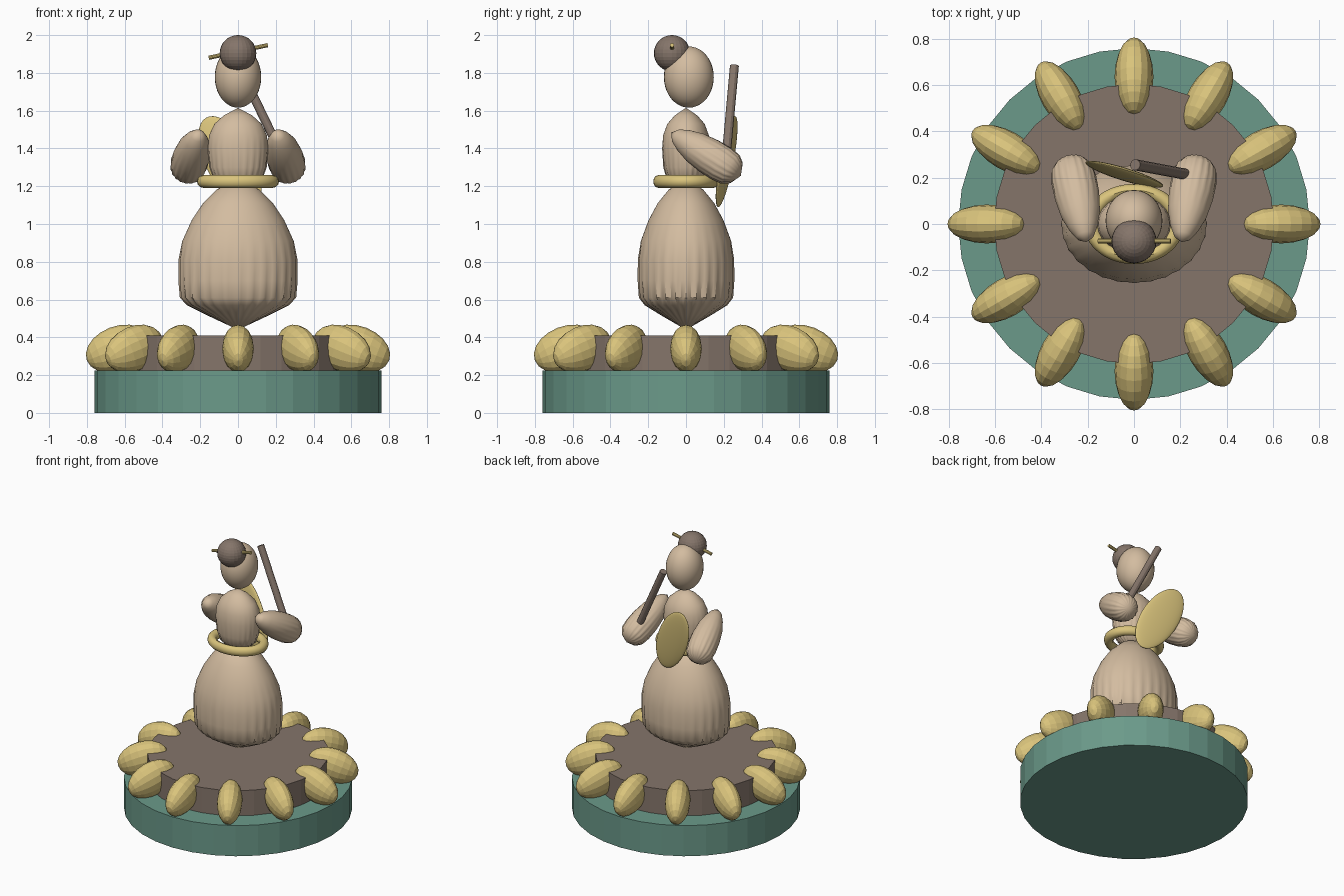
import bpy, bmesh, math
from mathutils import Matrix, Vector

if "Cube" in bpy.data.objects:
    bpy.data.objects.remove(bpy.data.objects["Cube"])


def srgb(h):
    out = []
    for i in (0, 2, 4):
        c = int(h[i:i + 2], 16) / 255
        out.append(c / 12.92 if c <= 0.04045 else ((c + 0.055) / 1.055) ** 2.4)
    return (*out, 1)


def material(name, h):
    m = bpy.data.materials.new(name)
    m.diffuse_color = srgb(h)
    m.use_nodes = True
    m.node_tree.nodes["Principled BSDF"].inputs["Base Color"].default_value = m.diffuse_color
    return m


TEAL = material("teal", "6B9A8A")
BROWN = material("brown", "85756A")
GOLD = material("gold", "DAC47C")
TAN = material("tan", "D3BCA0")


def finish(bm, name, mat, smooth=False):
    bmesh.ops.recalc_face_normals(bm, faces=bm.faces)
    me = bpy.data.meshes.new(name)
    bm.to_mesh(me)
    bm.free()
    me.materials.append(mat)
    ob = bpy.data.objects.new(name, me)
    bpy.context.collection.objects.link(ob)
    if smooth:
        bpy.ops.object.select_all(action='DESELECT')
        ob.select_set(True)
        bpy.context.view_layer.objects.active = ob
        bpy.ops.object.shade_smooth_by_angle(angle=math.radians(35))
    return ob


def rod(name, a, b, r, mat, sides):
    a, b = Vector(a), Vector(b)
    bm = bmesh.new()
    m = Matrix.Translation((a + b) / 2) @ (b - a).to_track_quat('Z', 'Y').to_matrix().to_4x4()
    bmesh.ops.create_cone(bm, cap_ends=True, segments=sides, radius1=r, radius2=r,
                          depth=(b - a).length, matrix=m)
    return finish(bm, name, mat)


def ellipsoid(name, matrix, radii, mat, u=24, v=16, smooth=False):
    bm = bmesh.new()
    bmesh.ops.create_uvsphere(bm, u_segments=u, v_segments=v, radius=1,
                              matrix=matrix @ Matrix.Diagonal((*radii, 1)))
    return finish(bm, name, mat, smooth)


def pleated(name, profile, mat, pleats, depth, matrix=Matrix(), flat=1.0):
    """Closed lathe whose pleats are deepest low down and fade out upwards."""
    bm = bmesh.new()
    n = pleats * 4
    z0, z1 = profile[0][1], profile[-1][1]
    rings = []
    for r, z in profile[1:-1]:
        fade = max(0, 1 - 1.6 * (z - z0) / (z1 - z0))
        ring = []
        for i in range(n):
            t = math.tau * i / n
            k = r * (1 - depth * fade * (0.5 - 0.5 * math.cos(pleats * t)))
            ring.append(bm.verts.new(matrix @ Vector((k * math.cos(t), flat * k * math.sin(t), z))))
        rings.append(ring)
    low = bm.verts.new(matrix @ Vector((0, 0, z0)))
    top = bm.verts.new(matrix @ Vector((0, 0, z1)))
    for i in range(n):
        j = (i + 1) % n
        for p, q in zip(rings, rings[1:]):
            bm.faces.new((p[i], p[j], q[j], q[i]))
        bm.faces.new((low, rings[0][j], rings[0][i]))
        bm.faces.new((top, rings[-1][i], rings[-1][j]))
    return finish(bm, name, mat, True)


# Plinth
rod("base_disc", (0, 0, 0), (0, 0, 0.225), 0.76, TEAL, 32)
rod("upper_disc", (0, 0, 0.2), (0, 0, 0.41), 0.605, BROWN, 32)

# Ring of tilted petals, outer ends lower
for i in range(12):
    m = (Matrix.Rotation(math.tau * i / 12, 4, 'Z') @ Matrix.Translation((0.636, 0, 0.34))
         @ Matrix.Rotation(math.radians(21), 4, 'Y') @ Matrix.Rotation(math.pi / 2, 4, 'Y'))
    ellipsoid(f"petal_{i + 1}", m, (0.119, 0.084, 0.176), GOLD, 16, 10)

# Skirt and bodice
pleated("skirt", [(0, 0.44), (0.16, 0.515), (0.27, 0.57), (0.308, 0.61), (0.316, 0.7),
                  (0.315, 0.81), (0.295, 0.91), (0.245, 1.02), (0.185, 1.11),
                  (0.11, 1.185), (0, 1.225)], TAN, 28, 0.06, flat=0.81)
pleated("bodice", [(0, 1.17), (0.08, 1.2), (0.13, 1.24), (0.152, 1.3), (0.16, 1.4),
                   (0.153, 1.47), (0.125, 1.53), (0.075, 1.575), (0, 1.615)],
        TAN, 24, 0.06, flat=0.79)

# Sleeves, lathed from the hand end back to the shoulder
for side, s in (("left", -1), ("right", 1)):
    hand, shoulder = Vector((s * 0.28, 0.29, 1.255)), Vector((s * 0.205, -0.08, 1.485))
    m = Matrix.Translation(hand) @ (shoulder - hand).to_track_quat('Z', 'Y').to_matrix().to_4x4()
    pleated(side + "_sleeve", [(0, 0), (0.065, 0.03), (0.09, 0.065), (0.098, 0.12), (0.097, 0.2),
                               (0.085, 0.29), (0.063, 0.36), (0.038, 0.41), (0, 0.44)],
            TAN, 18, 0.07, m)

# Belt ring, oval like the waist
bm = bmesh.new()
U, V = 40, 12
ring = [[bm.verts.new(((0.183 + 0.034 * math.cos(b)) * math.cos(a),
                       0.8 * (0.183 + 0.034 * math.cos(b)) * math.sin(a),
                       1.225 + 0.034 * math.sin(b)))
         for b in (math.tau * j / V for j in range(V))]
        for a in (math.tau * i / U for i in range(U))]
for i in range(U):
    for j in range(V):
        p, q, k = ring[i], ring[(i + 1) % U], (j + 1) % V
        bm.faces.new((p[j], q[j], q[k], p[k]))
finish(bm, "belt", GOLD, True)

# Head, hair bun and hairpin
ellipsoid("head", Matrix.Translation((0, 0.015, 1.778)), (0.123, 0.132, 0.162), TAN, 32, 20, True)
ellipsoid("hair_bun", Matrix.Translation((0, -0.074, 1.904)), (0.097, 0.096, 0.096), BROWN)
rod("hairpin", (-0.155, -0.074, 1.88), (0.158, -0.074, 1.947), 0.011, GOLD, 10)

# Oval fan held in front, leaning to one side
n = Vector((0.22, 1, -0.1)).normalized()
u = Vector((-0.48, 0.193, 0.876)).normalized()
v = u.cross(n)
m = Matrix.Translation((-0.042, 0.215, 1.33)) @ Matrix((v, n, u)).transposed().to_4x4()
ellipsoid("fan", m, (0.128, 0.021, 0.27), GOLD, 32, 20, True)

# Flute held in the other hand
rod("flute", (0.005, 0.256, 1.835), (0.24, 0.212, 1.35), 0.024, BROWN, 12)
